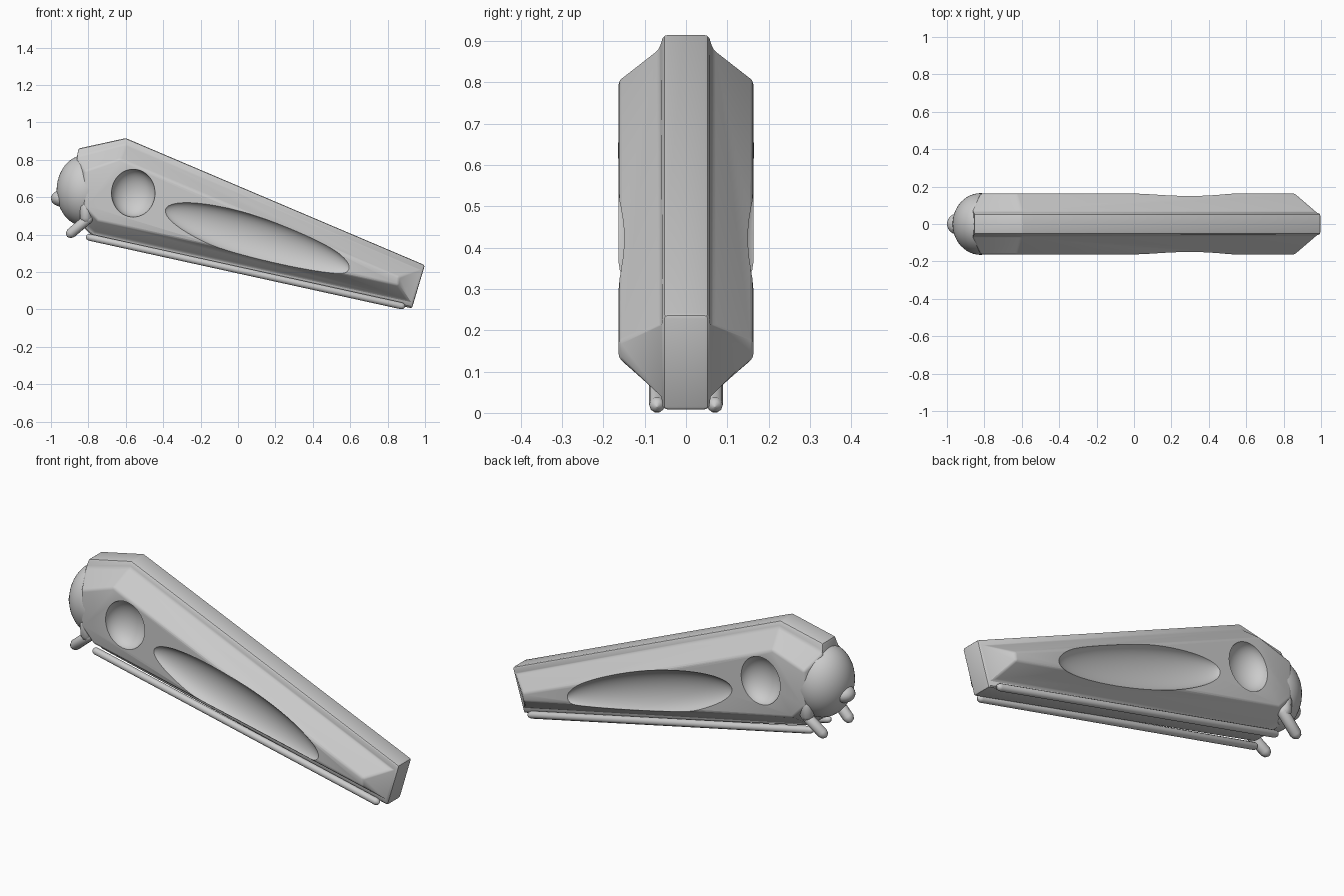
import bpy, bmesh, math
from mathutils import Matrix, Vector

if "Cube" in bpy.data.objects:
    bpy.data.objects.remove(bpy.data.objects["Cube"])


def add_object(name, bm):
    me = bpy.data.meshes.new(name)
    bmesh.ops.recalc_face_normals(bm, faces=bm.faces)
    bm.to_mesh(me)
    bm.free()
    ob = bpy.data.objects.new(name, me)
    bpy.context.collection.objects.link(ob)
    return ob


def smooth(ob, angle):
    bpy.ops.object.select_all(action='DESELECT')
    ob.select_set(True)
    bpy.context.view_layer.objects.active = ob
    bpy.ops.object.shade_smooth_by_angle(angle=math.radians(angle))


def ellipsoid(name, centre, radii, tilt=0.0, seg=48, cut_x=None):
    bm = bmesh.new()
    m = (Matrix.Translation(centre) @ Matrix.Rotation(tilt, 4, 'Y')
         @ Matrix.Diagonal((*radii, 1)))
    bmesh.ops.create_uvsphere(bm, u_segments=seg, v_segments=seg // 2, radius=1, matrix=m)
    if cut_x is not None:
        bmesh.ops.delete(bm, geom=[v for v in bm.verts if v.co.x > cut_x], context='VERTS')
    return add_object(name, bm)


def rod(name, points, r):
    # round tips come from two tapering points at each end
    pts = [Vector(p) for p in points]
    d0, d1 = (pts[0] - pts[1]).normalized(), (pts[-1] - pts[-2]).normalized()
    path = [(pts[0] + d0 * r, 0.05), (pts[0] + d0 * r * 0.7, 0.71)]
    path += [(p, 1.0) for p in pts]
    path += [(pts[-1] + d1 * r * 0.7, 0.71), (pts[-1] + d1 * r, 0.05)]
    cu = bpy.data.curves.new(name, 'CURVE')
    cu.dimensions = '3D'
    cu.bevel_depth = r
    cu.bevel_resolution = 3
    cu.use_fill_caps = True
    sp = cu.splines.new('POLY')
    sp.points.add(len(path) - 1)
    for q, (p, s) in zip(sp.points, path):
        q.co = (*p, 1)
        q.radius = s
    ob = bpy.data.objects.new(name, cu)
    bpy.context.collection.objects.link(ob)
    bpy.ops.object.select_all(action='DESELECT')
    ob.select_set(True)
    bpy.context.view_layer.objects.active = ob
    bpy.ops.object.convert(target='MESH')
    smooth(bpy.context.object, 50)


# Tapered body: matching side outlines (x, z) lofted across y
outer = [(-.855, .86), (-.60, .916), (.999, .237), (.93, .006), (-.78, .395), (-.87, .48)]
mid = [(-.865, .815), (-.60, .882), (.967, .213), (.915, .045), (-.765, .412), (-.865, .50)]
inner = [(-.82, .74), (-.63, .805), (.86, .175), (.855, .13), (-.75, .475), (-.82, .55)]
layers = [(inner, -.163), (mid, -.064), (outer, -.054),
          (outer, .054), (mid, .064), (inner, .163)]
bm = bmesh.new()
rings = [[bm.verts.new((x, y, z)) for x, z in prof] for prof, y in layers]
for a, b in zip(rings, rings[1:]):
    for i in range(len(a)):
        j = (i + 1) % len(a)
        bm.faces.new((a[i], a[j], b[j], b[i]))
bm.faces.new(rings[0])
bm.faces.new(rings[-1])
body = add_object("body", bm)
bev = body.modifiers.new("soft_edges", 'BEVEL')
bev.width = 0.01
bev.segments = 2

# Scooped round and long hollows on both sides
cutters = []
for s in (-1, 1):
    cutters.append(ellipsoid("round_cutter", (-.56, s * .168, .622), (.117, .085, .128)))
    cutters.append(ellipsoid("long_cutter", (.103, s * .175, .376), (.523, .075, .12),
                             math.radians(18), 64))
for c in cutters:
    c.hide_render = True
    mod = body.modifiers.new("scoop", 'BOOLEAN')
    mod.operation = 'DIFFERENCE'
    mod.solver = 'EXACT'
    mod.object = c
bpy.context.view_layer.update()
dg = bpy.context.evaluated_depsgraph_get()
baked = bpy.data.meshes.new_from_object(body.evaluated_get(dg))
body.modifiers.clear()
body.data = baked
for c in cutters:
    bpy.data.objects.remove(c)
smooth(body, 30)

# Domed end with small nose knob
smooth(ellipsoid("end_dome", (-.82, 0, .635), (.15, .165, .19), cut_x=-.77), 60)
smooth(ellipsoid("nose_knob", (-.944, 0, .594), (.056, .056, .044), seg=24), 60)

# Peg bosses, pegs and lower rails, mirrored
for s, side in ((-1, "front"), (1, "back")):
    rod(side + "_boss", [(-.812, s * .128, .55), (-.812, s * .125, .49)], .034)
    rod(side + "_peg", [(-.80, s * .125, .487), (-.893, s * .11, .408)], .028)
    rod(side + "_rail", [(-.795, s * .075, .386), (.875, s * .07, .019)], .019)
